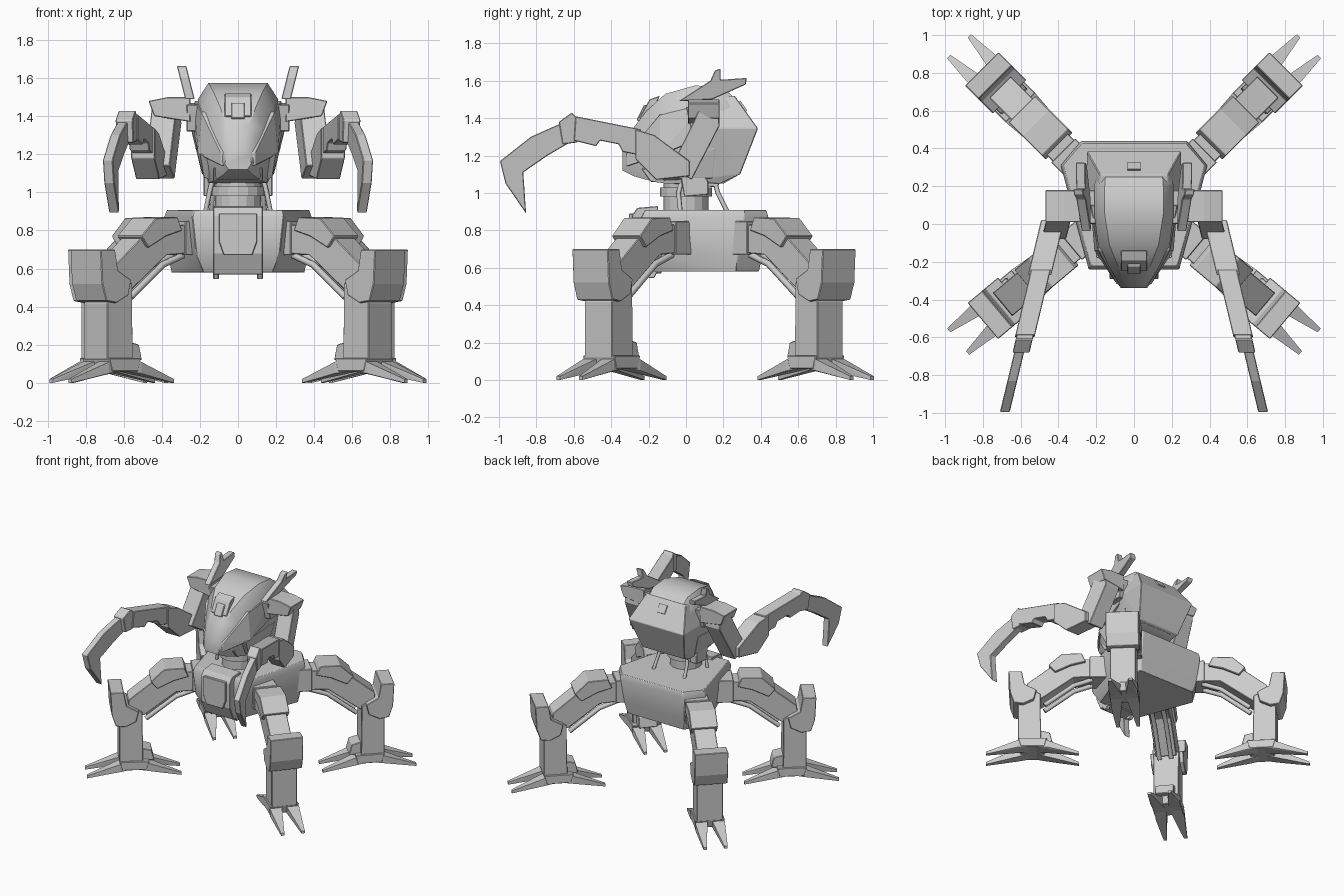
import bpy
import bmesh
from math import cos, sin, radians

default_cube = bpy.data.objects.get("Cube")
if default_cube:
    bpy.data.objects.remove(default_cube, do_unlink=True)

# One plain painted-metal colour
grey_metal = bpy.data.materials.new("grey_metal")
grey_metal.use_nodes = True
grey_metal.diffuse_color = (0.6, 0.6, 0.6, 1)
shader = next(node for node in grey_metal.node_tree.nodes if node.type == 'BSDF_PRINCIPLED')
shader.inputs["Base Color"].default_value = (0.6, 0.6, 0.6, 1)
shader.inputs["Roughness"].default_value = 0.6


def finish(name, bm, bevel=0.004):
    bmesh.ops.recalc_face_normals(bm, faces=bm.faces)
    mesh = bpy.data.meshes.new(name)
    bm.to_mesh(mesh)
    bm.free()
    mesh.materials.append(grey_metal)
    part = bpy.data.objects.new(name, mesh)
    bpy.context.scene.collection.objects.link(part)
    if bevel:
        modifier = part.modifiers.new("edge_bevel", 'BEVEL')
        modifier.width = bevel
        modifier.segments = 1
        modifier.limit_method = 'ANGLE'
        modifier.angle_limit = radians(35)
    return part


def loft(name, rings, bevel=0.004):
    """Skin a list of equal rings and cap both ends."""
    bm = bmesh.new()
    rows = [[bm.verts.new(p) for p in ring] for ring in rings]
    count = len(rows[0])
    for a, b in zip(rows, rows[1:]):
        for i in range(count):
            j = (i + 1) % count
            bm.faces.new((a[i], a[j], b[j], b[i]))
    bm.faces.new(rows[0])
    bm.faces.new(rows[-1])
    return finish(name, bm, bevel)


def prism(name, profile, half, place, bevel=0.004):
    """Extrude a side profile to both sides; place maps (along, up, across) to space."""
    return loft(name, [[place(u, v, w) for u, v in profile] for w in (-half, half)], bevel)


def hull(name, points, bevel=0.004):
    bm = bmesh.new()
    for p in points:
        bm.verts.new(p)
    bmesh.ops.convex_hull(bm, input=bm.verts[:])
    bmesh.ops.delete(bm, geom=[v for v in bm.verts if not v.link_faces], context='VERTS')
    bmesh.ops.dissolve_limit(bm, angle_limit=radians(1), verts=bm.verts[:], edges=bm.edges[:])
    return finish(name, bm, bevel)


def tube(name, points, radius):
    curve = bpy.data.curves.new(name, 'CURVE')
    curve.dimensions = '3D'
    curve.bevel_depth = radius
    curve.bevel_resolution = 1
    curve.use_fill_caps = True
    spline = curve.splines.new('POLY')
    spline.points.add(len(points) - 1)
    for target, p in zip(spline.points, points):
        target.co = (*p, 1)
    curve.materials.append(grey_metal)
    bpy.context.scene.collection.objects.link(bpy.data.objects.new(name, curve))


def centred(y, z, x):
    return (x, y, z)


def drum(name, radius, bottom, top, sides=16):
    ring = [(radius * cos(radians(360 * i / sides)), radius * sin(radians(360 * i / sides)))
            for i in range(sides)]
    loft(name, [[(x, y, z) for x, y in ring] for z in (bottom, top)], 0)


def smooth(part):
    bpy.ops.object.select_all(action='DESELECT')
    part.select_set(True)
    bpy.context.view_layer.objects.active = part
    bpy.ops.object.shade_smooth_by_angle(angle=radians(35))


# Lower body hull, wide at the back and narrow at the front
def body_ring(z, back, corner, front):
    return [(s * x, y, z) for x, y in (back, corner, front) for s in (-1, 1)]


smooth(hull("body", body_ring(0.908, (0.27, 0.43), (0.375, 0.31), (0.23, -0.22))
            + body_ring(0.87, (0.28, 0.44), (0.388, 0.31), (0.24, -0.24))
            + body_ring(0.68, (0.27, 0.41), (0.37, 0.28), (0.22, -0.23))
            + body_ring(0.58, (0.25, 0.39), (0.35, 0.27), (0.18, -0.18))))

# Front box with raised panel and small prongs underneath
prism("front_box", [(-0.15, 0.93), (-0.26, 0.92), (-0.29, 0.88), (-0.29, 0.68),
                    (-0.24, 0.57), (-0.13, 0.57)], 0.13, centred)
hull("front_panel", [(s * x, y, z) for s in (-1, 1) for y in (-0.305, -0.28)
                     for x, z in ((0.1, 0.89), (0.1, 0.74), (0.075, 0.67))])
for s in (-1, 1):
    hull("front_prong", [(s * x, y, z) for x in (0.1, 0.13) for y, z in
                         ((-0.24, 0.62), (-0.13, 0.62), (-0.2, 0.545), (-0.17, 0.545))])

# Waist drum, collar and cables
drum("waist", 0.12, 0.9, 1.08)
drum("waist_collar", 0.14, 0.98, 1.03)
for s in (-1, 1):
    tube("back_cable", [(s * 0.1, 0.14, 1.12), (s * 0.13, 0.17, 1), (s * 0.14, 0.22, 0.9)], 0.013)
    tube("side_cable", [(s * 0.13, -0.02, 1.08), (s * 0.15, -0.04, 1), (s * 0.17, -0.03, 0.9)], 0.013)
    prism("waist_joint", [(-0.03, 1.1), (0.07, 1.13), (0.12, 1.06), (0.12, 0.99), (-0.01, 0.98)],
          0.03, lambda y, z, w: (s * (0.15 + w), y, z))


# Head shell: each section gives y, then (half width, height) at top, upper side, low side and base
def head_ring(y, *levels):
    return [(x, y, z) for x, z in levels] + [(-x, y, z) for x, z in reversed(levels)]


smooth(loft("head", [
    head_ring(-0.34, (0.03, 1.22), (0.06, 1.19), (0.07, 1.15), (0.05, 1.12)),
    head_ring(-0.28, (0.06, 1.35), (0.1, 1.28), (0.11, 1.18), (0.08, 1.09)),
    head_ring(-0.21, (0.09, 1.44), (0.14, 1.34), (0.16, 1.19), (0.11, 1.07)),
    head_ring(-0.11, (0.13, 1.53), (0.19, 1.44), (0.2, 1.2), (0.15, 1.05)),
    head_ring(0.05, (0.155, 1.575), (0.21, 1.49), (0.21, 1.22), (0.16, 1.05)),
    head_ring(0.2, (0.155, 1.56), (0.21, 1.48), (0.21, 1.22), (0.15, 1.05)),
    head_ring(0.27, (0.15, 1.5), (0.2, 1.44), (0.2, 1.26), (0.14, 1.09)),
    head_ring(0.37, (0.17, 1.36), (0.18, 1.35), (0.18, 1.34), (0.15, 1.33))], 0))

# Wide wedge at the back of the head, overhanging above the waist
hull("head_back", [(s * x, y, z) for s in (-1, 1) for x, y, z in (
    (0.25, 0.385, 1.345), (0.25, 0.18, 1.345), (0.19, 0.29, 1.1), (0.16, 0.18, 1.05),
    (0.16, 0, 1.06), (0.2, 0, 1.28), (0.18, 0.26, 1.52), (0.18, 0.1, 1.5))])

# Hatches on brow and back of the head
prism("brow_hatch", [(-0.14, 1.52), (-0.195, 1.5), (-0.25, 1.4), (-0.2, 1.37)], 0.07, centred)
prism("brow_light", [(-0.19, 1.47), (-0.225, 1.47), (-0.265, 1.39), (-0.22, 1.37)], 0.035, centred)
prism("back_hatch", [(0.28, 1.48), (0.316, 1.43), (0.328, 1.44), (0.29, 1.495)], 0.035, centred, 0)
prism("chin", [(-0.24, 1.13), (-0.19, 1.06), (0.17, 1.03), (0.2, 1.1)], 0.13, centred)

# Legs: profiles in a vertical plane pointing away from the body
SHIN = [(0.885, 0.12), (1.06, 0.12), (1.06, 0.42), (0.94, 0.55), (0.89, 0.52), (0.89, 0.42)]
ARMOUR = [(1.02, 0.42), (1.09, 0.43), (1.12, 0.52), (1.13, 0.7), (1.03, 0.7), (1.01, 0.59),
          (0.92, 0.54), (0.94, 0.46)]
THIGH = [(0.48, 0.83), (0.62, 0.83), (0.74, 0.82), (0.99, 0.62), (1, 0.5), (0.88, 0.49),
         (0.64, 0.67), (0.48, 0.68)]
THIGH_CAP = [(0.55, 0.8), (0.58, 0.87), (0.73, 0.865), (0.83, 0.77), (0.78, 0.71), (0.66, 0.77)]


def make_leg(name, side, way, origin, angle, pull):
    c, sn = cos(radians(angle)), sin(radians(angle))

    def place(r, z, w):
        r -= pull
        return (side * (r * c - w * sn), origin + way * (r * sn + w * c), z)

    prism(name + "_hip", [(0.2, 0.85), (0.52, 0.85), (0.52, 0.67), (0.2, 0.67)], 0.09, place)
    prism(name + "_thigh", THIGH, 0.08, place)
    prism(name + "_thigh_cap", THIGH_CAP, 0.1, place)
    prism(name + "_shin", SHIN, 0.097, place)
    prism(name + "_shin_armour", ARMOUR, 0.125, place)
    prism(name + "_heel", [(0.8, 0.12), (0.9, 0.12), (0.9, 0.22), (0.82, 0.2)], 0.07, place)
    prism(name + "_ankle", [(0.84, 0.13), (1.06, 0.13), (1.04, 0.06), (0.86, 0.06)], 0.11, place)
    for w in (-0.045, 0.045):
        tube(name + "_piston", [place(0.5, 0.67, w), place(0.64, 0.62, w), place(0.86, 0.45, w)], 0.018)
    # Two toes outward and two inward
    for reach in (-1, 1):
        for w in (-1, 1):
            points = [place(0.95 + reach * r, z, w * across) for r, z, across in (
                (0.03, 0.13, 0.015), (0.03, 0.13, 0.1), (0.03, 0.06, 0.015), (0.03, 0.06, 0.1),
                (0.11, 0.11, 0.02), (0.11, 0.11, 0.11), (0.11, 0.05, 0.11),
                (0.35, 0.02, 0.065), (0.35, 0.02, 0.09), (0.35, 0, 0.065), (0.35, 0, 0.09))]
            hull(name + "_toe", points, 0)


for side, word in ((1, "left"), (-1, "right")):
    make_leg("rear_" + word + "_leg", side, 1, 0.015, 45, -0.01)
    make_leg("front_" + word + "_leg", side, -1, 0.158, 40, 0.085)

    # Face blade and cheek beside the head
    hull(word + "_face_blade", [(side * (x + t), y, z) for t in (0, 0.02) for x, y, z in (
        (0.21, 0.1, 1.48), (0.21, 0.1, 1.3), (0.17, -0.14, 1.42), (0.19, -0.14, 1.2),
        (0.07, -0.32, 1.21), (0.07, -0.32, 1.14))])
    hull(word + "_cheek", [(side * x, y, z) for x, y, z in (
        (0.14, -0.2, 1.19), (0.2, -0.18, 1.2), (0.14, 0.16, 1.24), (0.225, 0.16, 1.24),
        (0.14, 0.14, 1.07), (0.18, 0.14, 1.08), (0.14, -0.12, 1.06), (0.18, -0.12, 1.08))])

    # Forked horn leaning outward
    prism(word + "_horn", [(-0.04, 1.49), (0.13, 1.6), (0.155, 1.655), (0.185, 1.665), (0.185, 1.605),
                           (0.325, 1.615), (0.32, 1.58), (0.14, 1.5)], 0.025,
          lambda y, z, w: (side * (0.255 + 0.25 * (z - 1.5) + w), y, z))

    # Shoulder
    hull(word + "_shoulder_mount", [(side * x, y, z) for x in (0.18, 0.27) for y, z in (
        (0, 1.46), (0.18, 1.47), (0.15, 1.32), (0.03, 1.32))])
    hull(word + "_shoulder", [(side * x, y, z) for y in (0.01, 0.18) for x, z in (
        (0.25, 1.5), (0.37, 1.5), (0.47, 1.48), (0.44, 1.4), (0.25, 1.37))])

    # Arm parts share one slanted plane, drifting outward toward the claw
    def arm(y, z, w):
        return (side * (0.435 - 0.24 * y + w), y, z)

    prism(word + "_upper_arm", [(0.08, 1.47), (0.17, 1.45), (0.18, 1.36), (0.03, 1.07),
                                (-0.08, 1.14), (0.04, 1.38)], 0.065,
          lambda y, z, w: arm(y, z, w - 0.03))
    prism(word + "_elbow", [(0.02, 1.17), (-0.17, 1.31), (-0.27, 1.34), (-0.27, 1.18),
                            (-0.16, 1.07), (0.02, 1.09)], 0.062, arm)
    prism(word + "_forearm", [(-0.24, 1.34), (-0.59, 1.41), (-0.6, 1.28), (-0.48, 1.25),
                              (-0.46, 1.28), (-0.36, 1.26), (-0.34, 1.22), (-0.24, 1.2)], 0.052, arm)
    prism(word + "_wrist", [(-0.57, 1.39), (-0.61, 1.43), (-0.68, 1.38), (-0.66, 1.26),
                            (-0.58, 1.27)], 0.045, arm)
    prism(word + "_claw", [(-0.64, 1.385), (-0.83, 1.3), (-0.995, 1.17), (-0.965, 1.05), (-0.855, 0.89),
                           (-0.87, 1.11), (-0.74, 1.2), (-0.62, 1.27)], 0.026,
          lambda y, z, w: arm(y, z, w + 0.01))
